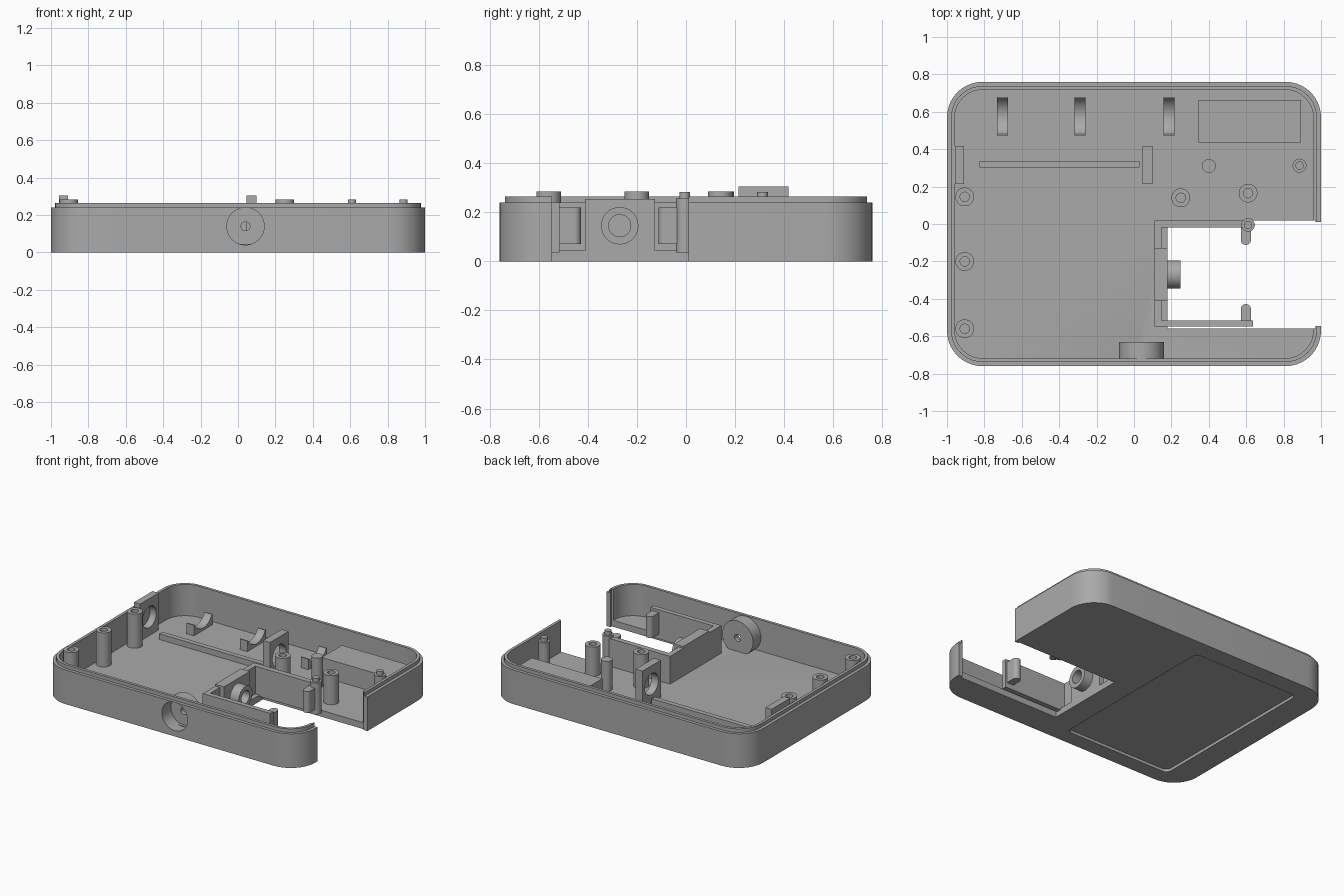
import bpy, bmesh, math
from mathutils import Matrix

cube = bpy.data.objects.get("Cube")
if cube:
    bpy.data.objects.remove(cube, do_unlink=True)

grey = bpy.data.materials.new("plain grey plastic")
grey.use_nodes = True
tone = (0.4, 0.4, 0.4, 1)
grey.diffuse_color = tone
grey.node_tree.nodes["Principled BSDF"].inputs["Base Color"].default_value = tone

FLOOR = 0.045
BASE = 0.035


def finish(name, bm):
    bmesh.ops.recalc_face_normals(bm, faces=bm.faces)
    mesh = bpy.data.meshes.new(name)
    bm.to_mesh(mesh)
    bm.free()
    mesh.materials.append(grey)
    ob = bpy.data.objects.new(name, mesh)
    bpy.context.collection.objects.link(ob)
    return ob


def box(name, x0, x1, y0, y1, z0, z1):
    bm = bmesh.new()
    size = Matrix.Diagonal((x1 - x0, y1 - y0, z1 - z0, 1))
    mid = Matrix.Translation(((x0 + x1) / 2, (y0 + y1) / 2, (z0 + z1) / 2))
    bmesh.ops.create_cube(bm, size=1, matrix=mid @ size)
    return finish(name, bm)


def rod(name, x, y, z, r, length, axis="Z"):
    """Cylinder centred on a point, along one axis."""
    turn = {"X": Matrix.Rotation(math.pi / 2, 4, "Y"),
            "Y": Matrix.Rotation(math.pi / 2, 4, "X"), "Z": Matrix()}[axis]
    bm = bmesh.new()
    bmesh.ops.create_cone(bm, cap_ends=True, segments=40, radius1=r, radius2=r,
                          depth=length, matrix=Matrix.Translation((x, y, z)) @ turn)
    return finish(name, bm)


def rounded_loop(bm, hx, hy, r, z, cx=0, cy=0, steps=10):
    verts = []
    for k, (sx, sy) in enumerate([(1, 1), (-1, 1), (-1, -1), (1, -1)]):
        for i in range(steps + 1):
            a = math.pi / 2 * (k + i / steps)
            verts.append(bm.verts.new((cx + sx * (hx - r) + r * math.cos(a),
                                       cy + sy * (hy - r) + r * math.sin(a), z)))
    return verts


def loft(name, levels, hx, hy, r, cx=0, cy=0):
    """Stack of rounded rectangles given as (inset, height)."""
    bm = bmesh.new()
    loops = [rounded_loop(bm, hx - d, hy - d, r - d, z, cx, cy) for d, z in levels]
    for a, b in zip(loops, loops[1:]):
        for i in range(len(a)):
            j = (i + 1) % len(a)
            bm.faces.new((a[i], a[j], b[j], b[i]))
    bm.faces.new(loops[0])
    bm.faces.new(loops[-1])
    return finish(name, bm)


def cut(ob, *cutters):
    for c in cutters:
        mod = ob.modifiers.new("cut", "BOOLEAN")
        mod.operation = "DIFFERENCE"
        mod.solver = "EXACT"
        mod.object = c
    bpy.context.view_layer.update()
    deps = bpy.context.evaluated_depsgraph_get()
    mesh = bpy.data.meshes.new_from_object(ob.evaluated_get(deps))
    ob.modifiers.clear()
    ob.data = mesh
    for c in cutters:
        bpy.data.objects.remove(c, do_unlink=True)
    return ob


# Tray shell with stepped lip, side bay, front dial recess and underside panel
shell = loft("case_shell", [(0, 0), (0, 0.24), (0.022, 0.24), (0.022, 0.265),
                            (0.042, 0.265), (0.042, FLOOR)], 1, 0.76, 0.19)
cut(shell,
    box("bay_cutter", 0.18, 0.97, -0.56, 0.02, -0.1, 0.5),
    box("side_cutter", 0.955, 1.1, -0.545, 0.01, -0.1, 0.5),
    rod("dial_cutter", 0.04, -0.75, 0.14, 0.1, 0.14, "Y"),
    loft("panel_cutter", [(0, -0.1), (0, 0.02)], 0.415, 0.64, 0.04, -0.405, -0.01))

# Round socket behind the front wall
cut(rod("front_socket", 0.04, -0.68, 0.14, 0.12, 0.1, "Y"),
    rod("socket_recess", 0.04, -0.73, 0.14, 0.1, 0.14, "Y"),
    rod("socket_hole", 0.04, -0.65, 0.14, 0.024, 0.3, "Y"))


# Screw posts and locating pins
def post(name, x, y, r, top, hole=0, pin_top=0):
    ob = rod(name, x, y, (BASE + top) / 2, r, top - BASE)
    if hole:
        cut(ob, rod("bore", x, y, top, hole, 0.3))
    if pin_top:
        rod(name + "_pin", x, y, (top + pin_top) / 2 - 0.005, 0.022, pin_top - top + 0.01)


for i, (x, y) in enumerate([(-0.905, 0.145), (-0.905, -0.2), (-0.905, -0.56), (0.25, 0.14)]):
    post(f"screw_post_{i}", x, y, 0.05, 0.284, hole=0.025)
post("short_screw_post", 0.61, 0.165, 0.05, 0.25, hole=0.025)
post("plain_post", 0.4, 0.31, 0.037, 0.255)
post("bay_pin_post", 0.61, -0.005, 0.036, 0.255, pin_top=0.282)
post("corner_pin_post", 0.885, 0.312, 0.037, 0.255, pin_top=0.282)

# Upright holders with round bearings
for name, x0, x1 in [("side_holder", -0.958, -0.91), ("middle_holder", 0.046, 0.1)]:
    cut(box(name, x0, x1, 0.213, 0.418, BASE, 0.305),
        rod("bearing_cutter", (x0 + x1) / 2, 0.316, 0.175, 0.075, 0.2, "X"))

# Curved saddles along the back
for i, x in enumerate([-0.703, -0.288, 0.187]):
    cut(box(f"saddle_{i}", x - 0.029, x + 0.029, 0.473, 0.68, BASE, 0.12),
        rod("saddle_cutter", x, 0.5765, 0.17, 0.108, 0.2, "X"))

# Floor rail and raised rear pad
box("floor_rail", -0.825, 0.03, 0.303, 0.338, BASE, 0.085)
box("rear_pad", 0.345, 0.893, 0.437, 0.662, BASE, 0.18)

# Bay walls, with a thicker block holding the ring socket
box("bay_back_wall", 0.11, 0.147, -0.549, 0.02, BASE, 0.24)
box("bay_front_wall", 0.11, 0.635, -0.549, -0.515, BASE, 0.24)
box("bay_rear_wall", 0.11, 0.6, -0.018, 0.02, BASE, 0.24)
cut(box("bay_block", 0.11, 0.18, -0.412, -0.127, BASE, 0.253),
    rod("block_hole", 0.15, -0.27, 0.145, 0.018, 0.3, "X"))
cut(rod("bay_ring", 0.21, -0.27, 0.145, 0.076, 0.075, "X"),
    rod("ring_bore", 0.24, -0.27, 0.145, 0.045, 0.115, "X"))

# Rounded clips facing each other across the bay
for name, y0, y1, tip in [("front_clip", -0.52, -0.455, -0.455), ("rear_clip", -0.085, -0.015, -0.085)]:
    box(name, 0.571, 0.625, y0, y1, 0.07, 0.22)
    rod(name + "_tip", 0.598, tip, 0.145, 0.027, 0.15)

for ob in bpy.context.scene.objects:
    ob.select_set(ob.type == "MESH")
    bpy.context.view_layer.objects.active = ob
bpy.ops.object.shade_smooth_by_angle(angle=math.radians(35))
